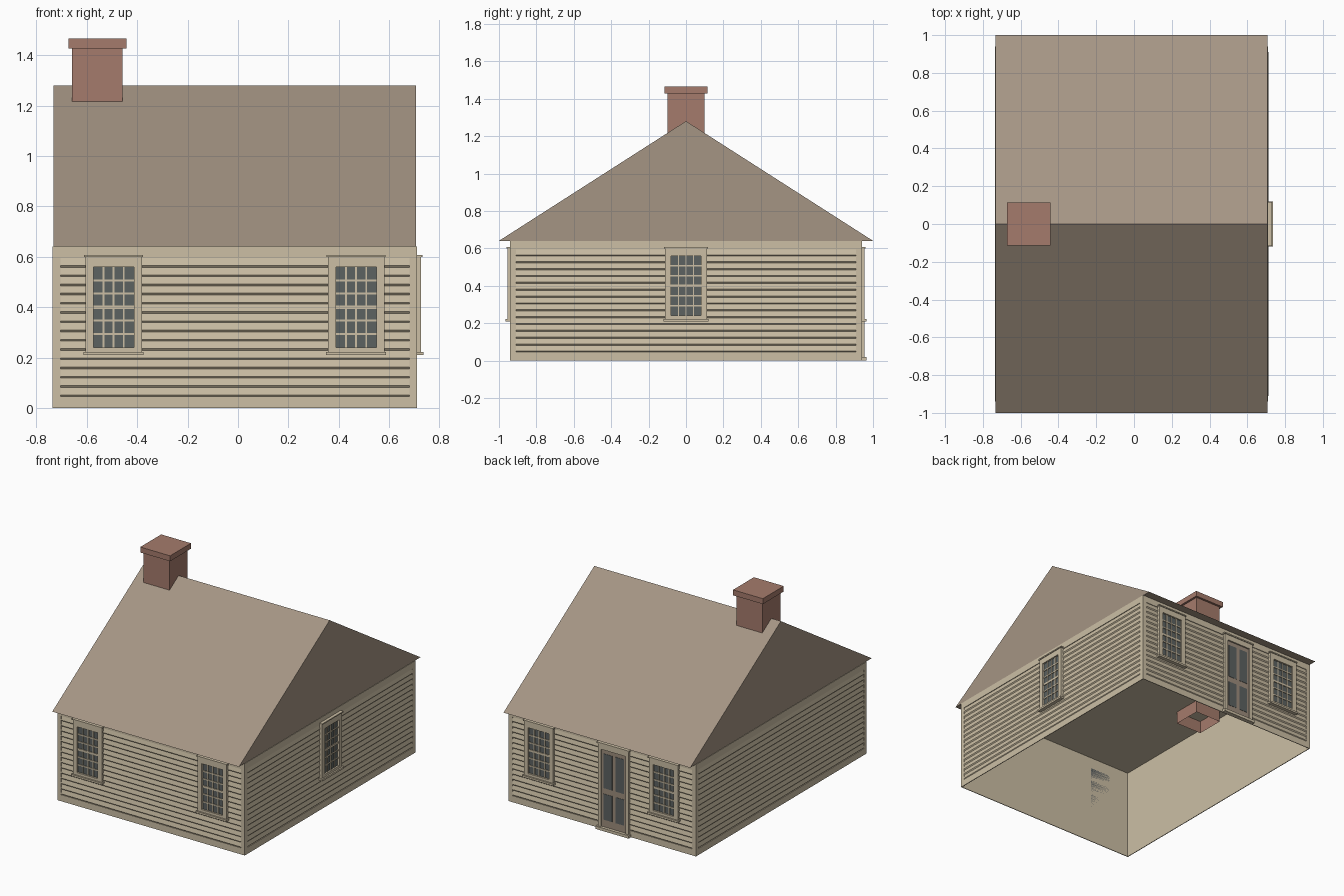
import bpy, bmesh
from mathutils import Matrix, Vector

old = bpy.data.objects.get("Cube")
if old:
    bpy.data.objects.remove(old)


def material(name, rgb):
    col = [((c / 255 + 0.055) / 1.055) ** 2.4 for c in rgb] + [1]
    m = bpy.data.materials.new(name)
    m.use_nodes = True
    m.diffuse_color = col
    bsdf = next(n for n in m.node_tree.nodes if n.type == 'BSDF_PRINCIPLED')
    bsdf.inputs["Base Color"].default_value = col
    return m


CREAM = material("cream paint", (204, 191, 165))
SHINGLE = material("brown shingle", (165, 149, 132))
BRICK = material("red brick", (165, 123, 108))
GLASS = material("grey glass", (92, 98, 97))
DOOR = material("brown door paint", (158, 141, 125))

# House dimensions
CX, HX, HY = -0.0125, 0.7225, 0.94
EAVE, RIDGE, SKIN = 0.64, 1.28, 0.005
BASE, FRIEZE, CORNER, ROWS = 0.045, 0.595, 0.03, 15


def wall_frame(origin, n):
    """Matrix from (along, up, outward) to world for one wall."""
    n, up = Vector(n), Vector((0, 0, 1))
    m = Matrix((up.cross(n), up, n)).transposed().to_4x4()
    m.translation = origin
    return m


WALLS = {
    "front": (wall_frame((CX, -HY, 0), (0, -1, 0)), HX),
    "back": (wall_frame((CX, HY, 0), (0, 1, 0)), HX),
    "left": (wall_frame((CX + HX, 0, 0), (1, 0, 0)), HY),
    "right": (wall_frame((CX - HX, 0, 0), (-1, 0, 0)), HY),
}


def add_box(bm, x0, x1, y0, y1, z0, z1):
    size = Matrix.Diagonal((x1 - x0, y1 - y0, z1 - z0, 1))
    mid = Matrix.Translation(((x0 + x1) / 2, (y0 + y1) / 2, (z0 + z1) / 2))
    return bmesh.ops.create_cube(bm, size=1, matrix=mid @ size)["verts"]


def finish(name, bm, mat, matrix=None):
    bmesh.ops.recalc_face_normals(bm, faces=bm.faces)
    if matrix:
        bm.transform(matrix)
    me = bpy.data.meshes.new(name)
    bm.to_mesh(me)
    bm.free()
    me.materials.append(mat)
    ob = bpy.data.objects.new(name, me)
    bpy.context.collection.objects.link(ob)
    return ob


def boxes(name, mat, parts, matrix=None):
    bm = bmesh.new()
    for p in parts:
        add_box(bm, *p)
    return finish(name, bm, mat, matrix)


def open_box(name, mat, *dims):
    """Box without its bottom face."""
    bm = bmesh.new()
    add_box(bm, *dims)
    bmesh.ops.recalc_face_normals(bm, faces=bm.faces)
    low = [f for f in bm.faces if f.normal.z < -0.5]
    bmesh.ops.delete(bm, geom=low, context='FACES')
    return finish(name, bm, mat)


def prism(bm, profile, x0, x1):
    """Extrude a (y, z) profile along x."""
    face = bm.faces.new([bm.verts.new((x0, y, z)) for y, z in profile])
    new = bmesh.ops.extrude_face_region(bm, geom=[face])["geom"]
    verts = [v for v in new if isinstance(v, bmesh.types.BMVert)]
    bmesh.ops.translate(bm, verts=verts, vec=(x1 - x0, 0, 0))


# Wall core, open underneath
open_box("wall_core", CREAM, CX - HX + SKIN, CX + HX - SKIN,
         -HY + SKIN, HY - SKIN, 0, EAVE - 0.002)

# Trim boards and clapboards on each wall
for side, (mat, half) in WALLS.items():
    inner = half - CORNER
    boxes(side + "_trim", CREAM, [
        (-half, -inner, 0, EAVE, -SKIN, 0),
        (inner, half, 0, EAVE, -SKIN, 0),
        (-inner, inner, 0, BASE, -SKIN, 0),
        (-inner, inner, FRIEZE, EAVE, -SKIN, 0)], mat)
    bm = bmesh.new()
    pitch = (FRIEZE - BASE) / ROWS
    for i in range(ROWS):
        z = BASE + i * pitch
        prism(bm, [(z, -SKIN), (z + 0.007, 0.001), (z + pitch, -SKIN)],
              -inner, inner)
    finish(side + "_clapboards", bm, CREAM, mat)

# Roof with solid gables
bm = bmesh.new()
prism(bm, [(-1, EAVE), (1, EAVE), (0, RIDGE)], CX - HX + 0.003, CX + HX - 0.003)
finish("roof", bm, SHINGLE)

# Chimney
CHX = -0.558
open_box("chimney_shaft", BRICK, CHX - 0.1, CHX + 0.1, -0.1, 0.1, 0.55, 1.44)
boxes("chimney_cap", BRICK, [(CHX - 0.115, CHX + 0.115, -0.115, 0.115, 1.427, 1.465)])


def casing(u, half, opening, z0, z1, head):
    """Two side boards and a head board around an opening."""
    return [(u - half, u - opening, z0, z1, -SKIN, 0.015),
            (u + opening, u + half, z0, z1, -SKIN, 0.015),
            (u - opening, u + opening, head, z1, -SKIN, 0.015)]


def window(side, label, u):
    mat = WALLS[side][0]
    name = f"{side}_{label}window"
    w, z0, z1, cols, rows = 0.08, 0.24, 0.56, 4, 6
    frame = casing(u, 0.112, w, 0.222, 0.602, z1)
    frame += [(u - w, u + w, 0.222, z0, -SKIN, 0.015),
              (u - 0.117, u + 0.117, 0.6, 0.608, -SKIN, 0.021),
              (u - 0.119, u + 0.119, 0.21, 0.223, -SKIN, 0.025)]
    boxes(name + "_frame", CREAM, frame, mat)
    boxes(name + "_glass", GLASS, [(u - w, u + w, z0, z1, -SKIN, 0.003)], mat)
    # Glazing bars, with a thicker meeting rail
    bars = []
    for i in range(1, cols):
        x = u - w + 2 * w * i / cols
        bars.append((x - 0.0035, x + 0.0035, z0, z1, 0, 0.008))
    for j in range(1, rows):
        z = z0 + (z1 - z0) * j / rows
        t = 0.007 if j == rows // 2 else 0.004
        bars.append((u - w, u + w, z - t, z + t, 0, 0.0085))
    boxes(name + "_bars", CREAM, bars, mat)


for side in ("front", "back"):
    window(side, "first_", -0.481)
    window(side, "second_", 0.481)
window("left", "", 0)

# Back door
DU, back = 0.094, WALLS["back"][0]
boxes("door_casing", CREAM, casing(DU, 0.118, 0.095, 0.018, 0.6, 0.56) + [
    (DU - 0.125, DU + 0.125, 0.598, 0.607, -SKIN, 0.021),
    (DU - 0.128, DU + 0.128, 0, 0.02, -SKIN, 0.026)], back)
boxes("door_slab", DOOR, [(DU - 0.095, DU + 0.095, 0.02, 0.56, -SKIN, 0.005)], back)
panes = []
for s in (-1, 1):
    x = DU + s * 0.046
    for z0, z1 in ((0.07, 0.25), (0.29, 0.53)):
        panes.append((x - 0.033, x + 0.033, z0, z1, 0.004, 0.007))
boxes("door_panels", GLASS, panes, back)
